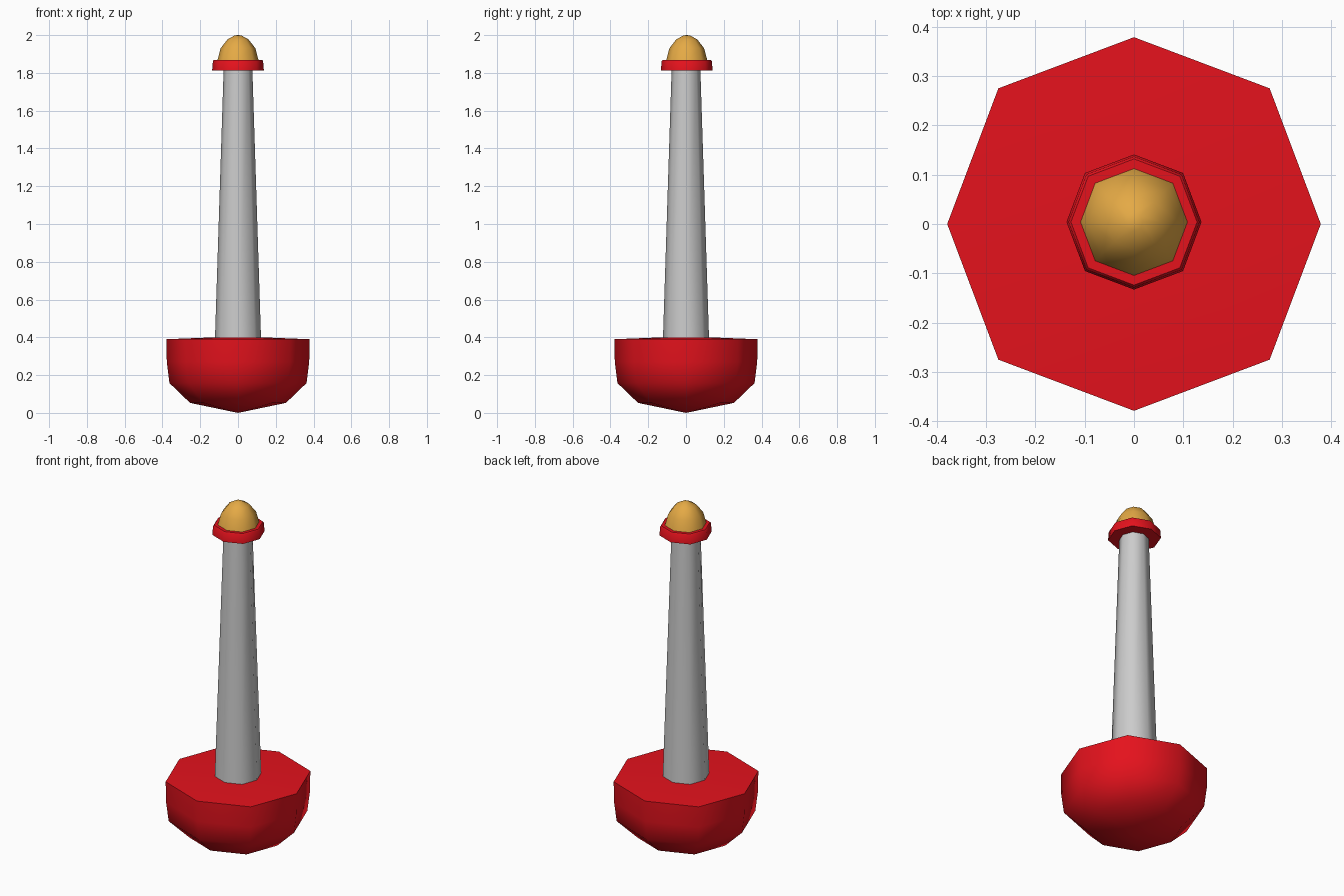
import bpy, bmesh, math

if "Cube" in bpy.data.objects:
    bpy.data.objects.remove(bpy.data.objects["Cube"])

SIDES = 8


def material(name, rgb):
    mat = bpy.data.materials.new(name)
    mat.diffuse_color = (*rgb, 1.0)
    mat.use_nodes = True
    mat.node_tree.nodes["Principled BSDF"].inputs["Base Color"].default_value = mat.diffuse_color
    return mat


def lathe(name, profile, mat=None, y=0.0):
    """Octagonal turned part from (radius, z) points; radius 0 is a pole."""
    bm = bmesh.new()
    rings = []
    for r, z in profile:
        if r == 0:
            rings.append([bm.verts.new((0, y, z))] * SIDES)
            continue
        ring = []
        for i in range(SIDES):
            a = 2 * math.pi * i / SIDES
            rr = r * (1.027 if i % 2 else 1.0)  # diagonal corners sit a touch wider
            ring.append(bm.verts.new((rr * math.cos(a), y + rr * math.sin(a), z)))
        rings.append(ring)
    for lo, hi in zip(rings, rings[1:]):
        for i in range(SIDES):
            j = (i + 1) % SIDES
            corners = list(dict.fromkeys((lo[i], lo[j], hi[j], hi[i])))
            bm.faces.new(corners)
    bmesh.ops.recalc_face_normals(bm, faces=bm.faces)
    mesh = bpy.data.meshes.new(name)
    bm.to_mesh(mesh)
    bm.free()
    obj = bpy.data.objects.new(name, mesh)
    bpy.context.collection.objects.link(obj)
    if mat:
        mesh.materials.append(mat)
    bpy.ops.object.select_all(action='DESELECT')
    obj.select_set(True)
    bpy.context.view_layer.objects.active = obj
    bpy.ops.object.shade_smooth_by_angle(angle=math.radians(52))
    return obj


red = material("red_paint", (0.78, 0.006, 0.012))
gold = material("amber_lamp", (0.78, 0.40, 0.06))

# Rounded float with a slightly raised deck
lathe("float_base", [(0, 0), (0.254, 0.053), (0.363, 0.158), (0.377, 0.27),
                     (0.379, 0.39), (0, 0.405)], red)

# Tapered mast
lathe("mast", [(0, 0.39), (0.122, 0.39), (0.076, 1.82), (0, 1.82)])

# Collar under the lamp
lathe("collar", [(0, 1.812), (0.137, 1.812), (0.133, 1.862),
                 (0.128, 1.868), (0, 1.868)], red, y=0.004)

# Domed lamp
lathe("lamp", [(0, 1.86), (0.11, 1.862), (0.092, 1.93), (0.056, 1.977),
               (0.018, 1.998), (0, 2.0)], gold, y=0.004)
